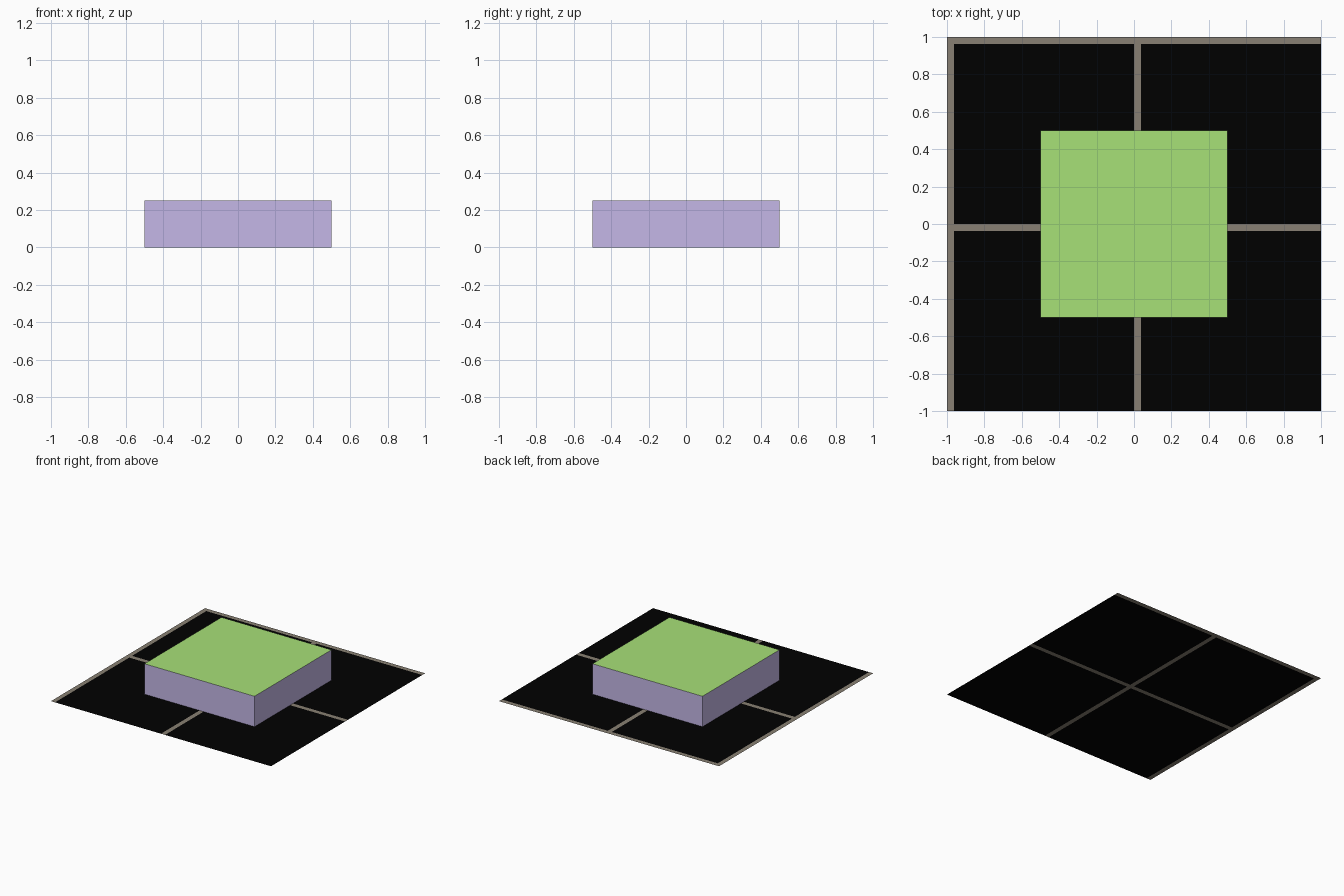
import bpy, bmesh

if "Cube" in bpy.data.objects:
    bpy.data.objects.remove(bpy.data.objects["Cube"])

GROUT = 0.037  # width of the joint lines


def material(name, rgb):
    """Flat colour from 0-255 sRGB values, stored as linear."""
    lin = [((c / 255 + 0.055) / 1.055) ** 2.4 if c > 10 else c / 255 / 12.92 for c in rgb]
    mat = bpy.data.materials.new(name)
    mat.diffuse_color = (*lin, 1)
    mat.use_nodes = True
    mat.node_tree.nodes["Principled BSDF"].inputs["Base Color"].default_value = mat.diffuse_color
    return mat


def finish(bm, name, mats):
    mesh = bpy.data.meshes.new(name)
    bm.to_mesh(mesh)
    bm.free()
    for m in mats:
        mesh.materials.append(m)
    obj = bpy.data.objects.new(name, mesh)
    bpy.context.collection.objects.link(obj)
    return obj


black = material("black_tile", (0, 0, 0))
grout = material("grey_brown_grout", (137, 128, 115))
green = material("grass_green", (167, 225, 119))
purple = material("soft_purple", (199, 186, 234))

# Tiled floor: a flat sheet cut along the joints, each tile has grout on its left and back
bm = bmesh.new()
xs = [-1, -1 + GROUT, 0, GROUT, 1]
ys = [-1, -GROUT, 0, 1 - GROUT, 1]
grid = [[bm.verts.new((x, y, 0)) for x in xs] for y in ys]
for j in range(4):
    for i in range(4):
        f = bm.faces.new((grid[j][i], grid[j][i + 1], grid[j + 1][i + 1], grid[j + 1][i]))
        f.material_index = 1 if i % 2 == 0 or j % 2 == 1 else 0
finish(bm, "tiled_floor", [black, grout])

# Raised block: purple sides, green top, open underneath where it rests on the floor
bm = bmesh.new()
bmesh.ops.create_cube(bm, size=1)
for v in bm.verts:
    v.co.z = 0.25 if v.co.z > 0 else 0
bm.normal_update()
bmesh.ops.delete(bm, geom=[f for f in bm.faces if f.normal.z < -0.5], context='FACES_ONLY')
for f in bm.faces:
    f.material_index = 1 if f.normal.z > 0.5 else 0
finish(bm, "raised_block", [purple, green])
